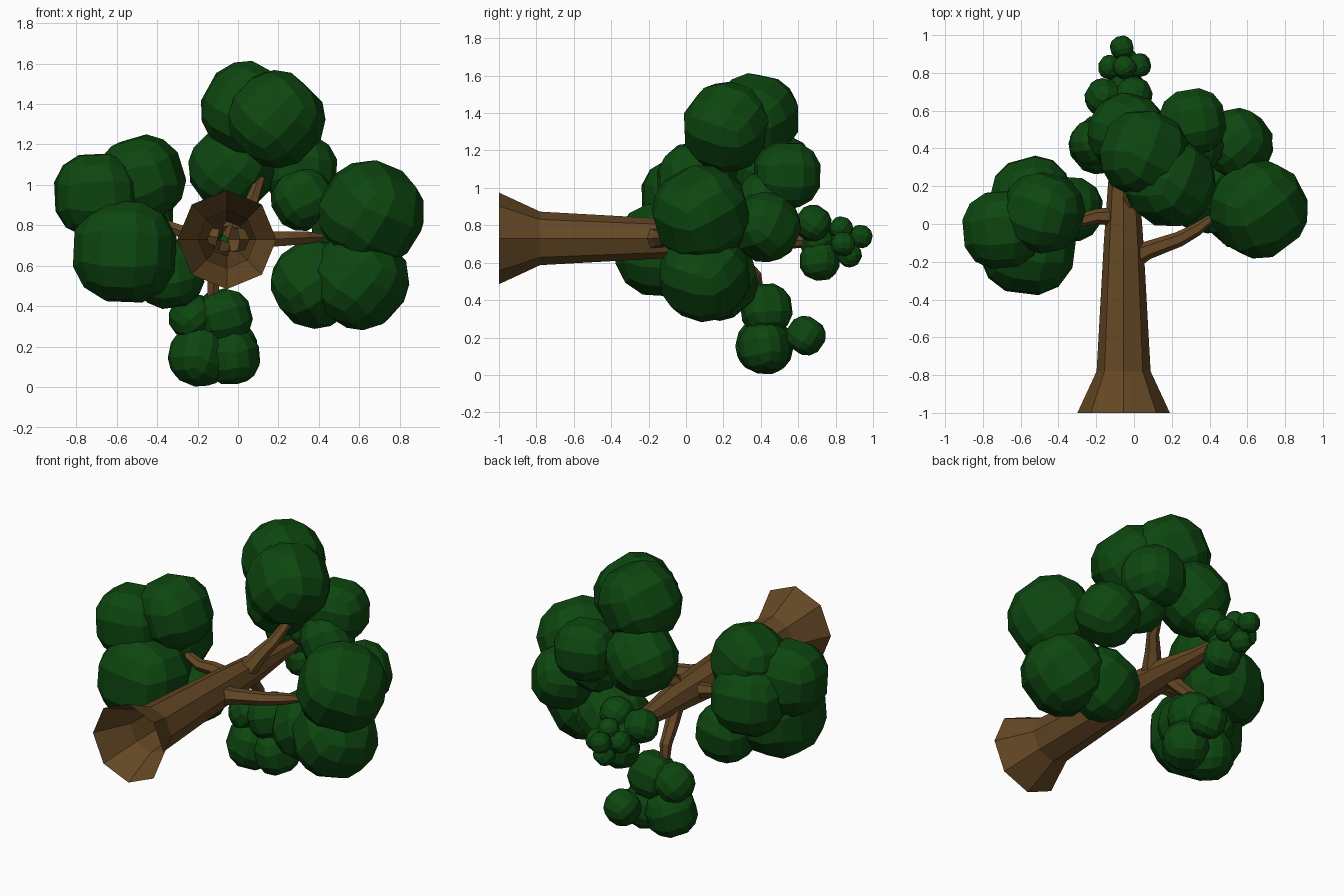
import bpy, bmesh, math, random
from mathutils import Vector, Euler

random.seed(4)

def material(name, color):
    m = bpy.data.materials.new(name)
    m.diffuse_color = color
    return m

BARK = material("bark", (0.13, 0.065, 0.018, 1))
LEAF = material("leaf", (0.004, 0.062, 0.005, 1))

def finish(bm, name, mat):
    mesh = bpy.data.meshes.new(name)
    bm.to_mesh(mesh)
    bm.free()
    mesh.materials.append(mat)
    ob = bpy.data.objects.new(name, mesh)
    bpy.context.collection.objects.link(ob)
    return ob

def limb(name, path, sides, ref=(0, 0, 1)):
    """Tapered tube through (x, y, z, radius) points, open at the base."""
    bm = bmesh.new()
    pts = [Vector(p[:3]) for p in path]
    rings = []
    for i, p in enumerate(pts):
        d = (pts[min(i + 1, len(pts) - 1)] - pts[max(i - 1, 0)]).normalized()
        u = d.cross(Vector(ref)).normalized()
        v = u.cross(d)
        rings.append([bm.verts.new(p + path[i][3] * (math.cos(a) * u + math.sin(a) * v))
                      for a in (2 * math.pi * k / sides for k in range(sides))])
    for a, b in zip(rings, rings[1:]):
        for k in range(sides):
            n = (k + 1) % sides
            bm.faces.new((a[k], a[n], b[n], b[k]))
    bm.faces.new(rings[-1])
    bmesh.ops.recalc_face_normals(bm, faces=bm.faces[:])
    return finish(bm, name, BARK)

def foliage(name, balls):
    """Clump of faceted balls (rounded cubes), each (x, y, z, radius)."""
    bm = bmesh.new()
    for x, y, z, r in balls:
        rot = Euler([random.uniform(0, 3) for _ in range(3)]).to_matrix()
        # six cube sides, each a 3 x 3 grid pushed onto the sphere
        steps = (-1, -0.36, 0.36, 1)
        new = []
        for axis in range(3):
            for side in (-1, 1):
                grid = []
                for s in steps:
                    row = []
                    for t in steps:
                        co = Vector((0, 0, 0))
                        co[axis], co[(axis + 1) % 3], co[(axis + 2) % 3] = side, s, t
                        p = rot @ co.normalized() * r * 1.03 + Vector((x, y, z))
                        row.append(bm.verts.new(p))
                    grid.append(row)
                    new += row
                for i in range(3):
                    for j in range(3):
                        quad = [grid[i][j], grid[i + 1][j], grid[i + 1][j + 1], grid[i][j + 1]]
                        bm.faces.new(quad if side > 0 else quad[::-1])
        bmesh.ops.remove_doubles(bm, verts=new, dist=0.0005)
    return finish(bm, name, LEAF)

# Trunk, lying along y with a flared open base
limb("trunk", [(-0.055, -1, 0.73, 0.245), (-0.055, -0.78, 0.73, 0.143),
               (-0.055, -0.1, 0.73, 0.105), (-0.055, 0.22, 0.73, 0.082),
               (-0.06, 0.5, 0.72, 0.05), (-0.06, 0.86, 0.72, 0.02)], 8)

# Branches
limb("right_branch", [(-0.02, -0.18, 0.73, 0.07), (0.07, -0.14, 0.73, 0.048),
                      (0.24, -0.08, 0.735, 0.04), (0.33, -0.03, 0.74, 0.035),
                      (0.41, 0.03, 0.74, 0.022)], 6)
limb("left_branch", [(-0.1, 0.04, 0.74, 0.05), (-0.2, 0.04, 0.76, 0.04),
                     (-0.28, 0.02, 0.77, 0.035), (-0.4, 0.03, 0.82, 0.025)], 6)
limb("top_branch", [(-0.03, 0.12, 0.76, 0.06), (0.02, 0.19, 0.85, 0.045),
                    (0.07, 0.25, 0.92, 0.035), (0.11, 0.36, 1.03, 0.025)], 6, (1, 0, 0))
limb("bottom_branch", [(-0.08, 0.22, 0.7, 0.05), (-0.1, 0.28, 0.62, 0.04),
                       (-0.12, 0.37, 0.53, 0.035), (-0.13, 0.4, 0.38, 0.025)], 6, (1, 0, 0))

# Leaf clumps
foliage("top_leaves", [(0.19, 0.22, 1.325, 0.237), (0.055, 0.37, 1.375, 0.235),
                       (-0.03, 0.48, 1.08, 0.212), (0.31, 0.54, 1.07, 0.185)])
foliage("right_leaves", [(0.66, 0.08, 0.86, 0.258), (0.6, 0.1, 0.53, 0.242),
                         (0.38, 0.17, 0.51, 0.215), (0.55, 0.425, 0.79, 0.185),
                         (0.32, 0.42, 0.93, 0.155)])
foliage("left_leaves", [(-0.7, -0.03, 0.95, 0.218), (-0.48, 0.06, 1.03, 0.218),
                        (-0.56, -0.12, 0.67, 0.265), (-0.34, 0.08, 0.56, 0.178),
                        (-0.54, 0.14, 0.85, 0.225)])
foliage("bottom_leaves", [(-0.07, 0.43, 0.35, 0.14), (-0.22, 0.43, 0.34, 0.12),
                          (-0.19, 0.42, 0.155, 0.153), (-0.03, 0.42, 0.15, 0.14),
                          (-0.01, 0.64, 0.21, 0.105)])
foliage("tip_leaves", [(-0.065, 0.935, 0.74, 0.062), (-0.125, 0.83, 0.72, 0.065),
                       (0.025, 0.84, 0.7, 0.065), (-0.05, 0.83, 0.785, 0.062),
                       (-0.05, 0.875, 0.64, 0.064), (-0.05, 0.715, 0.61, 0.108),
                       (-0.16, 0.67, 0.77, 0.1), (0.0, 0.68, 0.81, 0.098),
                       (-0.07, 0.7, 0.71, 0.09)])
